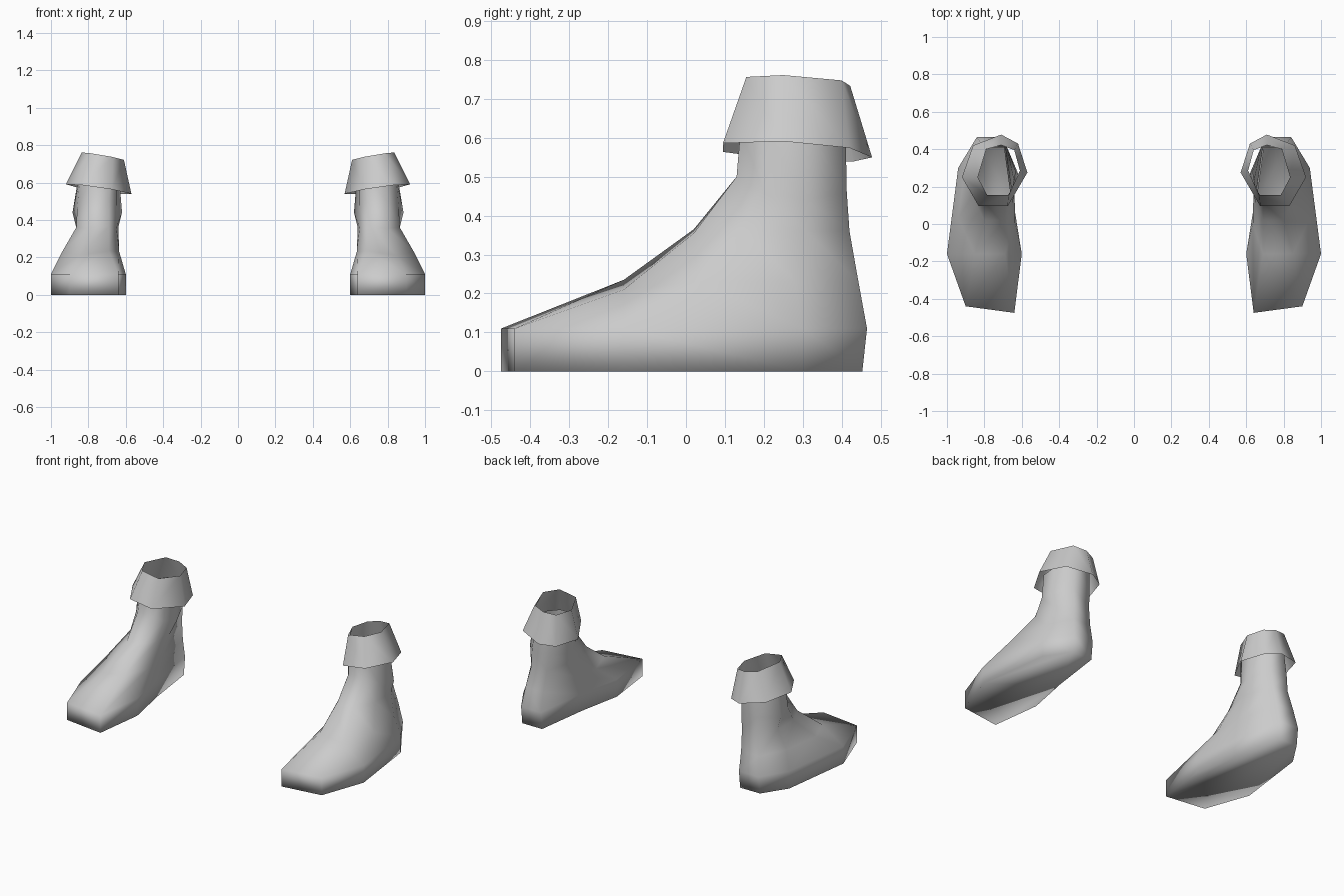
import bpy, bmesh

grey = bpy.data.materials.new("boot_grey")
grey.diffuse_color = (0.6, 0.6, 0.6, 1)


def loft(name, rings, cap_bottom=False):
    """Skin rings listed bottom to top, then mirror for the other boot."""
    bm = bmesh.new()
    loops = [[bm.verts.new(p) for p in ring] for ring in rings]
    n = len(loops[0])
    for low, up in zip(loops, loops[1:]):
        for i in range(n):
            j = (i + 1) % n
            bm.faces.new((low[i], up[i], up[j], low[j]))
    if cap_bottom:
        bm.faces.new(loops[0])
    for f in bm.faces:
        f.smooth = True
    mesh = bpy.data.meshes.new(name)
    bm.to_mesh(mesh)
    bm.free()
    mesh.materials.append(grey)
    ob = bpy.data.objects.new(name, mesh)
    bpy.context.collection.objects.link(ob)
    ob.modifiers.new("pair", 'MIRROR').use_mirror_merge = False
    return ob


# sole outline: front outer, front inner, inner side, heel, outer side
sole = [(.90, -.44), (.64, -.475), (.60, -.16), (.655, .12),
        (.70, .453), (.84, .453), (.94, .30), (1.0, -.16)]
welt = [(x, y + (.012 if y > .4 else 0), .11) for x, y in sole]
instep = [(.85, -.16, .21), (.69, -.16, .235), (.635, 0, .23), (.65, .15, .23),
          (.70, .443, .23), (.825, .443, .23), (.905, .28, .23), (.94, .03, .23)]
ankle = [(.80, .02, .355), (.69, .02, .365), (.65, .11, .36), (.64, .22, .36),
         (.69, .42, .36), (.80, .42, .36), (.865, .31, .36), (.865, .15, .36)]
shin = [(.80, .13, .50), (.69, .13, .50), (.65, .18, .46), (.62, .27, .44),
        (.68, .413, .46), (.80, .413, .46), (.885, .31, .44), (.86, .2, .46)]
neck = [(.79, .14, .62), (.68, .14, .62), (.65, .19, .62), (.635, .28, .62),
        (.68, .41, .62), (.78, .41, .62), (.855, .31, .62), (.845, .2, .62)]
loft("boot_foot", [[(x, y, 0) for x, y in sole], welt, instep, ankle, shin, neck], True)

# flared open cuff, tilted down towards the inside
hem = [(.83, .095), (.675, .095), (.57, .275), (.62, .43), (.71, .478), (.86, .42), (.92, .25)]
brim = [(.785, .155), (.67, .155), (.61, .285), (.64, .395), (.71, .422), (.79, .40), (.835, .25)]
loft("boot_cuff", [
    [(x, y, .54 + .143 * (x - .57) - .05 * (y - .27)) for x, y in hem],
    [(x, y, .722 + .17 * (x - .61) - .04 * (y - .27)) for x, y in brim]])
